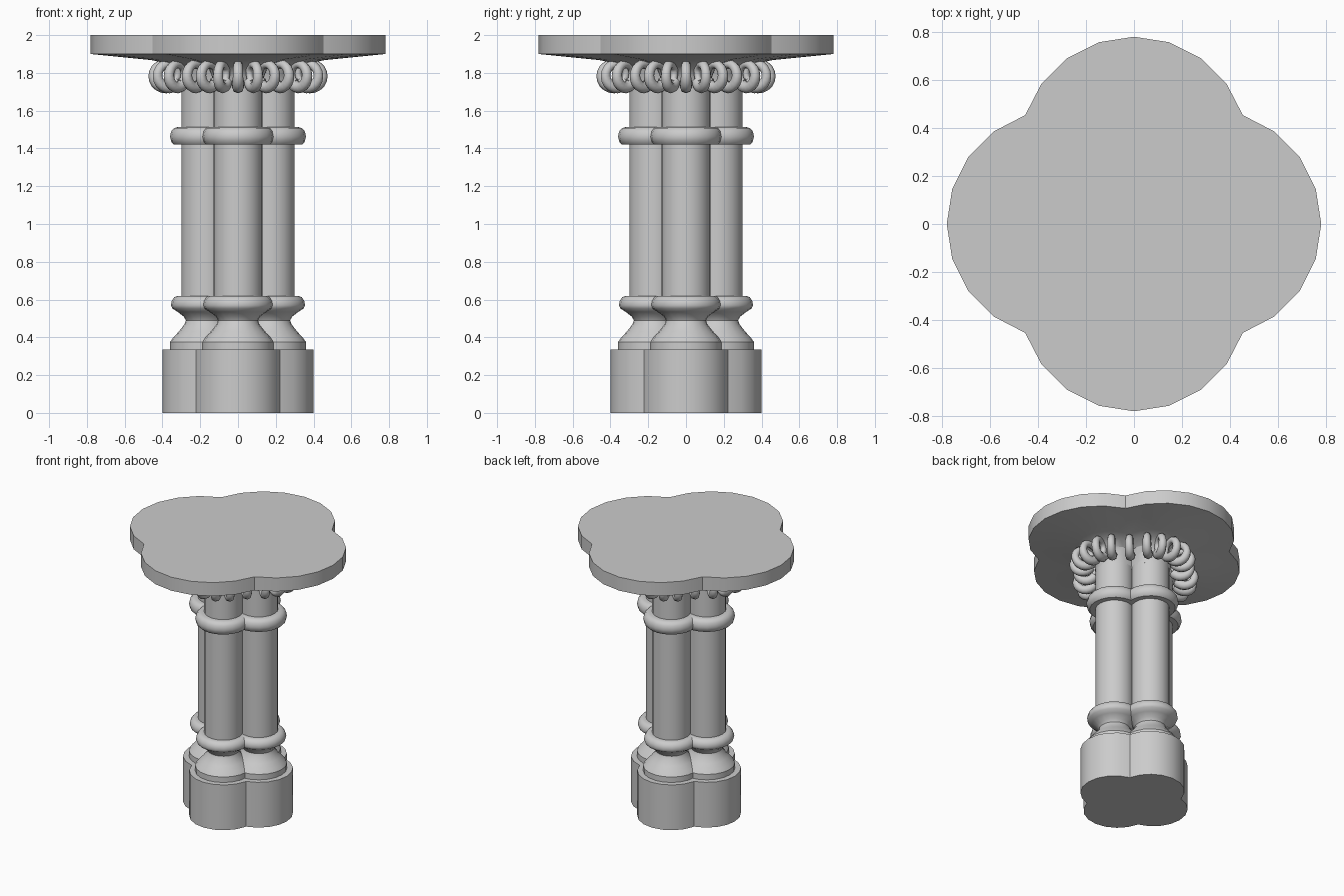
import bpy
from math import sin, cos, asin, sqrt, pi, radians

if "Cube" in bpy.data.objects:
    bpy.data.objects.remove(bpy.data.objects["Cube"])

LOBE = 0.17   # distance of each shaft from the column axis


def make_mesh(name, verts, faces):
    me = bpy.data.meshes.new(name)
    me.from_pydata(verts, [], faces)
    me.update()
    ob = bpy.data.objects.new(name, me)
    bpy.context.collection.objects.link(ob)
    smooth(ob, 35)
    return ob


def smooth(ob, angle):
    bpy.ops.object.select_all(action='DESELECT')
    bpy.context.view_layer.objects.active = ob
    ob.select_set(True)
    bpy.ops.object.shade_smooth_by_angle(angle=radians(angle))


def loft(name, rings):
    """Join equal closed outlines bottom to top, with caps."""
    n = len(rings[0])
    verts = [v for ring in rings for v in ring]
    faces = [(k * n + i, k * n + (i + 1) % n, (k + 1) * n + (i + 1) % n, (k + 1) * n + i)
             for k in range(len(rings) - 1) for i in range(n)]
    faces.append(tuple(reversed(range(n))))
    faces.append(tuple(range(len(verts) - n, len(verts))))
    return make_mesh(name, verts, faces)


def quatrefoil(c, r, z, steps=8):
    """Four-lobed outline: circles of radius r set c from the axis, cut at the diagonals."""
    half = asin(c / (r * sqrt(2))) + pi / 4
    pts = []
    for q in range(4):
        a0 = q * pi / 2
        for i in range(steps):
            a = a0 - half + 2 * half * i / steps
            pts.append((c * cos(a0) + r * cos(a), c * sin(a0) + r * sin(a), z))
    return pts


def lathe(name, profile, x, y, n=20):
    return loft(name, [[(x + r * cos(2 * pi * i / n), y + r * sin(2 * pi * i / n), z)
                        for i in range(n)] for r, z in profile])


# four-lobed plinth
loft("plinth", [quatrefoil(LOBE, 0.23, 0), quatrefoil(LOBE, 0.23, 0.335)])

# moulded foot and shaft, and the collar, for each lobe
shaft = [(0.19, 0.33), (0.19, 0.375), (0.172, 0.40), (0.142, 0.432), (0.113, 0.47),
         (0.106, 0.49), (0.117, 0.51), (0.15, 0.535), (0.178, 0.553), (0.185, 0.57),
         (0.181, 0.593), (0.168, 0.612), (0.15, 0.62), (0.13, 0.62), (0.13, 1.72)]
collar = [(0.12, 1.42), (0.168, 1.42), (0.183, 1.435), (0.19, 1.462),
          (0.184, 1.49), (0.17, 1.507), (0.15, 1.513), (0.12, 1.513)]
for q in range(4):
    x, y = LOBE * cos(q * pi / 2), LOBE * sin(q * pi / 2)
    lathe(f"shaft_{q + 1}", shaft, x, y)
    lathe(f"collar_{q + 1}", collar, x, y)

# flared bell and table slab
loft("capital_slab", [quatrefoil(*p) for p in (
    (LOBE, 0.13, 1.70), (0.172, 0.137, 1.77), (0.178, 0.155, 1.82), (0.19, 0.20, 1.853),
    (0.21, 0.25, 1.868), (0.302, 0.478, 1.90), (0.302, 0.478, 2.0))])

# leaf curls around the bell: tapering loops in radial planes
cu = bpy.data.curves.new("capital_curls", 'CURVE')
cu.dimensions = '3D'
cu.bevel_depth = 0.034
cu.bevel_resolution = 2
cu.use_fill_caps = True


def add_curl(x, y, a, reach):
    n = 22
    sp = cu.splines.new('POLY')
    sp.points.add(n - 1)
    for i, p in enumerate(sp.points):
        t = i / (n - 1)
        ang = radians(-150 + 390 * t)
        rad = 0.062 - 0.02 * max(0, t - 0.75) * 4
        d = reach + rad * cos(ang)
        p.co = (x + d * cos(a), y + d * sin(a), 1.785 + rad * sin(ang), 1)
        p.radius = 1.0 - 0.5 * t


for q in range(4):
    a0 = q * pi / 2
    for off in (-45, -22.5, 0, 22.5, 45):
        add_curl(LOBE * cos(a0), LOBE * sin(a0), a0 + radians(off), 0.215)
    add_curl(0, 0, a0 + pi / 4, 0.32)

curls = bpy.data.objects.new("capital_curls", cu)
bpy.context.collection.objects.link(curls)
bpy.ops.object.select_all(action='DESELECT')
bpy.context.view_layer.objects.active = curls
curls.select_set(True)
bpy.ops.object.convert(target='MESH')
smooth(bpy.context.view_layer.objects.active, 60)
